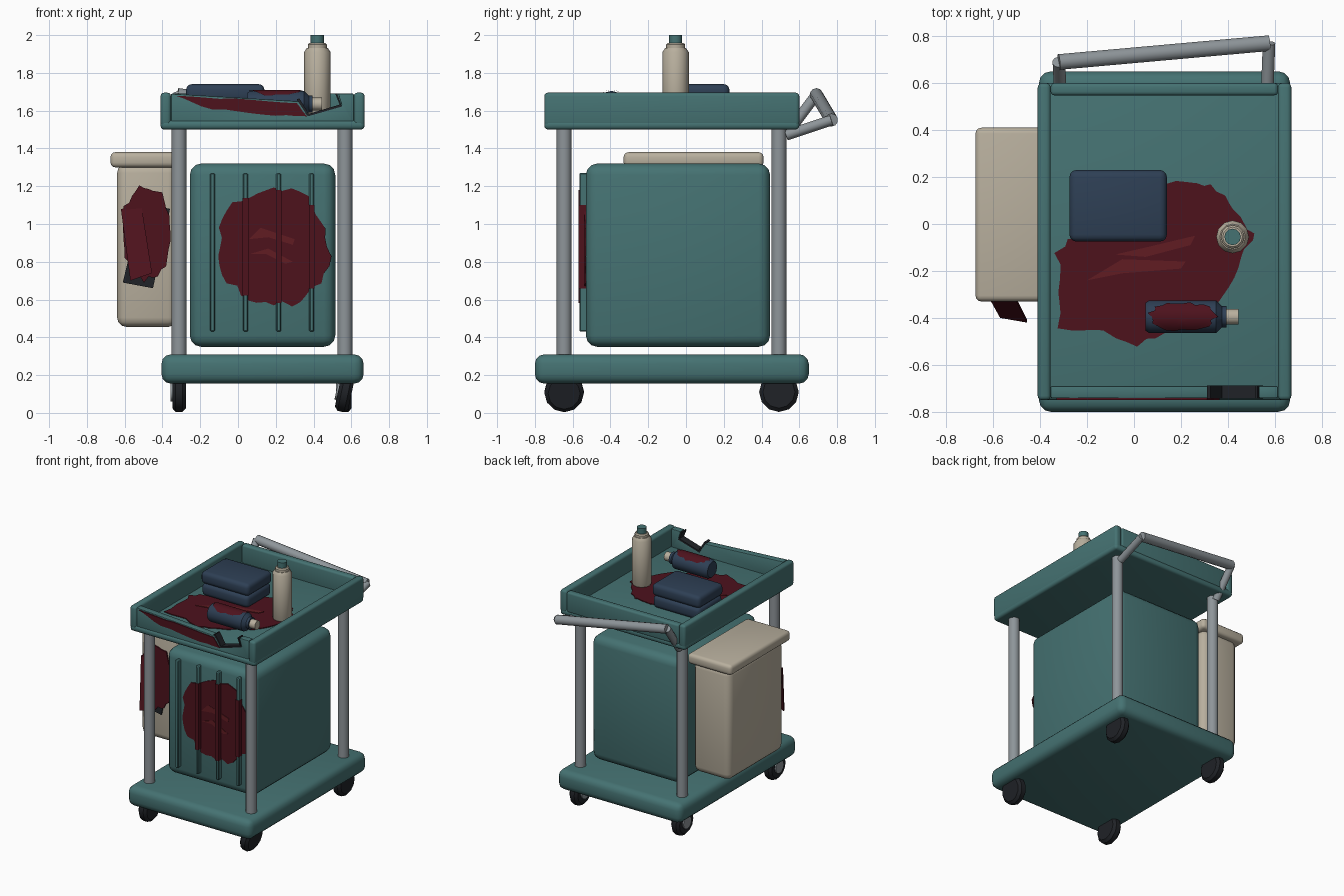
import bpy, bmesh, math, random
from mathutils import Vector, Matrix

if "Cube" in bpy.data.objects:
    bpy.data.objects.remove(bpy.data.objects["Cube"])

random.seed(4)
PALETTE = dict(teal=(.06, .17, .17), steel=(.27, .30, .32), beige=(.48, .43, .34),
               navy=(.027, .05, .09), blood=(.075, .006, .012), wet=(.12, .012, .016),
               dark=(.014, .016, .02))
MATS = {}
for k, c in PALETTE.items():
    MATS[k] = bpy.data.materials.new(k)
    MATS[k].diffuse_color = (*c, 1)


def finish(name, bm, mat, smooth=40):
    bmesh.ops.recalc_face_normals(bm, faces=bm.faces)
    me = bpy.data.meshes.new(name)
    bm.to_mesh(me)
    bm.free()
    me.materials.append(MATS[mat])
    ob = bpy.data.objects.new(name, me)
    bpy.context.collection.objects.link(ob)
    if smooth:
        bpy.ops.object.select_all(action='DESELECT')
        ob.select_set(True)
        bpy.context.view_layer.objects.active = ob
        bpy.ops.object.shade_smooth_by_angle(angle=math.radians(smooth))
    return ob


def box(name, lo, hi, mat, bevel=0.0, segs=3):
    bm = bmesh.new()
    bmesh.ops.create_cube(bm, size=1)
    lo, hi = Vector(lo), Vector(hi)
    for v in bm.verts:
        v.co = Vector(lo[i] + (v.co[i] + .5) * (hi[i] - lo[i]) for i in range(3))
    if bevel:
        bmesh.ops.bevel(bm, geom=bm.edges[:], offset=bevel, segments=segs, profile=.5, affect='EDGES')
    return finish(name, bm, mat)


def rod(name, a, b, r, mat, sides=12):
    a, b = Vector(a), Vector(b)
    d = b - a
    m = Matrix.Translation((a + b) / 2) @ d.to_track_quat('Z', 'Y').to_matrix().to_4x4()
    bm = bmesh.new()
    bmesh.ops.create_cone(bm, cap_ends=True, segments=sides, radius1=r, radius2=r, depth=d.length, matrix=m)
    return finish(name, bm, mat)


def lathe(name, profile, mat, matrix, sides=12):
    """Revolve (radius, height) pairs around local z."""
    bm = bmesh.new()
    rings = [[bm.verts.new(matrix @ Vector((r * math.cos(t), r * math.sin(t), h)))
              for t in (2 * math.pi * i / sides for i in range(sides))] for r, h in profile]
    for p, q in zip(rings, rings[1:]):
        for i in range(sides):
            j = (i + 1) % sides
            bm.faces.new((p[i], p[j], q[j], q[i]))
    bm.faces.new(rings[0])
    bm.faces.new(rings[-1])
    return finish(name, bm, mat)


def prism(name, pts, place, d0, d1, mat, bevel=0.0):
    """Extrude a 2D outline; place(u, v, depth) maps it to 3D."""
    bm = bmesh.new()
    f = bm.faces.new([bm.verts.new(place(u, v, d0)) for u, v in pts])
    ext = bmesh.ops.extrude_face_region(bm, geom=[f])
    shift = Vector(place(0, 0, d1)) - Vector(place(0, 0, d0))
    bmesh.ops.translate(bm, vec=shift, verts=[g for g in ext['geom'] if isinstance(g, bmesh.types.BMVert)])
    if bevel:
        bmesh.ops.bevel(bm, geom=bm.edges[:], offset=bevel, segments=2, profile=.5, affect='EDGES')
    return finish(name, bm, mat, 30 if bevel else 0)


def flat(u, v, d): return Vector((u, v, d))
def upright(u, v, d): return Vector((u, d, v))


def ragged(pts, amp, n=3):
    out = []
    for i, p in enumerate(pts):
        q = pts[(i + 1) % len(pts)]
        for k in range(n):
            t = k / n
            out.append((p[0] + (q[0] - p[0]) * t + random.uniform(-amp, amp),
                        p[1] + (q[1] - p[1]) * t + random.uniform(-amp, amp)))
    return out


def blob(cx, cy, rx, ry, n=40, rough=.1):
    return [(cx + rx * s * math.cos(a), cy + ry * s * math.sin(a))
            for a, s in ((2 * math.pi * i / n, random.uniform(1 - rough, 1 + rough * .5)) for i in range(n))]


# base, posts and tilted caster wheels with hubs on the left side
box("base_slab", (-.405, -.80, .155), (.665, .65, .31), 'teal', .05)
for sx, x in (("left", -.312), ("right", .566)):
    for sy, y in (("front", -.645), ("back", .492)):
        rod(f"{sy}_{sx}_post", (x, y, .29), (x, y, 1.52), .04, 'steel')
        lean = math.radians(12) if (sx, sy) == ("right", "front") else 0
        m = (Matrix.Translation((x, y, .11)) @ Matrix.Rotation(lean, 4, 'Y')
             @ Matrix.Rotation(-math.pi / 2, 4, 'Y'))
        lathe(f"{sy}_{sx}_wheel", [(.085, -.036), (.105, -.018), (.105, .018), (.085, .036)], 'dark', m)
        lathe(f"{sy}_{sx}_hub", [(.05, .03), (.05, .046)], 'steel', m)

# cabinet with front ribs
box("cabinet", (-.255, -.53, .35), (.515, .445, 1.32), 'teal', .06)
RIBS = (-.135, .04, .215, .39)
for i, x in enumerate(RIBS):
    box(f"cabinet_rib_{i}", (x - .013, -.565, .43), (x + .013, -.52, 1.27), 'teal', .006, 1)

# cabinet stain, wrapped over the ribs
prism("cabinet_stain", blob(.19, .88, .30, .32), upright, -.537, -.529, 'blood')
for i, x in enumerate(RIBS[1:]):
    h = .30 * math.sqrt(1 - ((x - .19) / .295) ** 2)
    box(f"rib_stain_{i}", (x - .015, -.568, .88 - h), (x + .015, -.53, .88 + h), 'blood')
prism("cabinet_streak_1", [(.06, .92), (.12, .98), (.30, .92), (.29, .89), (.16, .93)], upright, -.540, -.535, 'wet')
prism("cabinet_streak_2", [(.06, .84), (.16, .87), (.29, .80), (.25, .79), (.15, .84)], upright, -.540, -.535, 'wet')

# tray: floor, side rails and back rail
box("tray_floor", (-.41, -.75, 1.50), (.67, .60, 1.55), 'teal', .02)
box("tray_left_rail", (-.41, -.75, 1.52), (-.355, .60, 1.695), 'teal', .018)
box("tray_right_rail", (.613, -.75, 1.52), (.67, .60, 1.695), 'teal', .018)
box("tray_back_rail", (-.355, .548, 1.53), (.613, .60, 1.69), 'teal', .015)

# broken front rail with a dark torn notch
prism("tray_front_rail", [(-.355, 1.53), (.613, 1.53), (.613, 1.69), (.53, 1.69), (.55, 1.625),
                          (.37, 1.572), (.32, 1.65), (-.355, 1.69)], upright, -.742, -.69, 'teal', .006)
prism("notch_edge_right", [(.37, 1.57), (.55, 1.622), (.525, 1.69), (.515, 1.69), (.538, 1.632), (.37, 1.582)],
      upright, -.744, -.688, 'dark')
prism("notch_edge_left", [(.37, 1.57), (.31, 1.66), (.325, 1.665), (.38, 1.575)], upright, -.744, -.688, 'dark')
prism("front_rail_stain", ragged([(-.33, 1.68), (-.1, 1.668), (.12, 1.655), (.31, 1.642), (.36, 1.575),
                                  (.2, 1.575), (0, 1.59), (-.2, 1.62)], .006), upright, -.749, -.741, 'blood')

# bent push handle
A, B = Vector((-.32, .69, 1.685)), Vector((.575, .77, 1.55))
rod("handle_bar", A, B, .035, 'steel', 10)
rod("handle_left_arm", (-.312, .53, 1.47), A, .028, 'steel', 10)
rod("handle_right_arm", (.566, .53, 1.47), B, .028, 'steel', 10)

# side bin with lid, tear and stain
box("bin_body", (-.64, -.295, .455), (-.32, .38, 1.32), 'beige', .05)
box("bin_lid", (-.675, -.33, 1.30), (-.295, .41, 1.38), 'beige', .025)
prism("bin_tear", [(-.36, 1.08), (-.45, .66), (-.61, .69), (-.51, 1.11)], upright, -.303, -.292, 'dark')
prism("bin_stain", blob(-.485, .955, .135, .255, 34), upright, -.312, -.302, 'blood')
bm = bmesh.new()
flap = [bm.verts.new(c) for c in ((-.62, -.31, 1.08), (-.51, -.31, 1.09), (-.455, -.42, .74), (-.57, -.40, .70))]
g = bmesh.ops.extrude_face_region(bm, geom=[bm.faces.new(flap)])
bmesh.ops.translate(bm, vec=(0, .012, 0), verts=[e for e in g['geom'] if isinstance(e, bmesh.types.BMVert)])
finish("bin_torn_flap", bm, 'blood', 0)

# puddle on the tray
prism("tray_puddle", ragged([(.14, .17), (.28, .18), (.36, .15), (.41, .06), (.52, -.05), (.45, -.14), (.41, -.28),
                             (.22, -.41), (.10, -.48), (.02, -.51), (-.14, -.46), (-.33, -.44), (-.31, -.28),
                             (-.33, -.12), (-.24, -.05), (-.1, .08)], .013), flat, 1.545, 1.556, 'blood')
prism("puddle_streak_1", [(-.08, -.13), (.05, -.10), (.26, -.05), (.24, -.09), (.05, -.14)], flat, 1.553, 1.56, 'wet')
prism("puddle_streak_2", [(-.2, -.24), (-.05, -.15), (.22, -.16), (.2, -.19), (-.05, -.21)], flat, 1.553, 1.56, 'wet')

# folded towels
box("lower_towel", (-.27, -.072, 1.552), (.135, .225, 1.648), 'navy', .03)
box("upper_towel", (-.275, -.075, 1.645), (.14, .23, 1.74), 'navy', .03)

# standing bottle
m = Matrix.Translation((.42, -.055, 0))
lathe("bottle_body", [(.062, 1.55), (.07, 1.565), (.07, 1.91), (.055, 1.932)], 'beige', m)
lathe("bottle_collar", [(.05, 1.925), (.05, 1.95), (.042, 1.958)], 'beige', m)
lathe("bottle_cap", [(.035, 1.95), (.035, 2.0)], 'teal', m)

# fallen bottle with a stain wrapped over its top
m = Matrix.Translation((.05, -.395, 1.635)) @ Matrix.Rotation(math.pi / 2, 4, 'Y')
lathe("fallen_bottle", [(.06, 0), (.07, .015), (.07, .30), (.045, .325), (.045, .345)], 'navy', m)
lathe("fallen_bottle_cap", [(.034, .34), (.034, .395)], 'beige', m)
bm = bmesh.new()
N, R = 28, 5
edge = blob(0, 0, .145, .95, N, .15)
rings = [[bm.verts.new((.205 + u * k / R, -.395 + .075 * math.sin(v * k / R), 1.635 + .075 * math.cos(v * k / R)))
          for u, v in edge] for k in range(1, R + 1)]
bm.faces.new(rings[0])
for p, q in zip(rings, rings[1:]):
    for i in range(N):
        bm.faces.new((p[i], p[(i + 1) % N], q[(i + 1) % N], q[i]))
finish("fallen_bottle_stain", bm, 'blood')

for m in bpy.data.materials:
    if m.users and not m.is_grease_pencil:
        m.use_nodes = True
        m.node_tree.nodes["Principled BSDF"].inputs["Base Color"].default_value = m.diffuse_color
